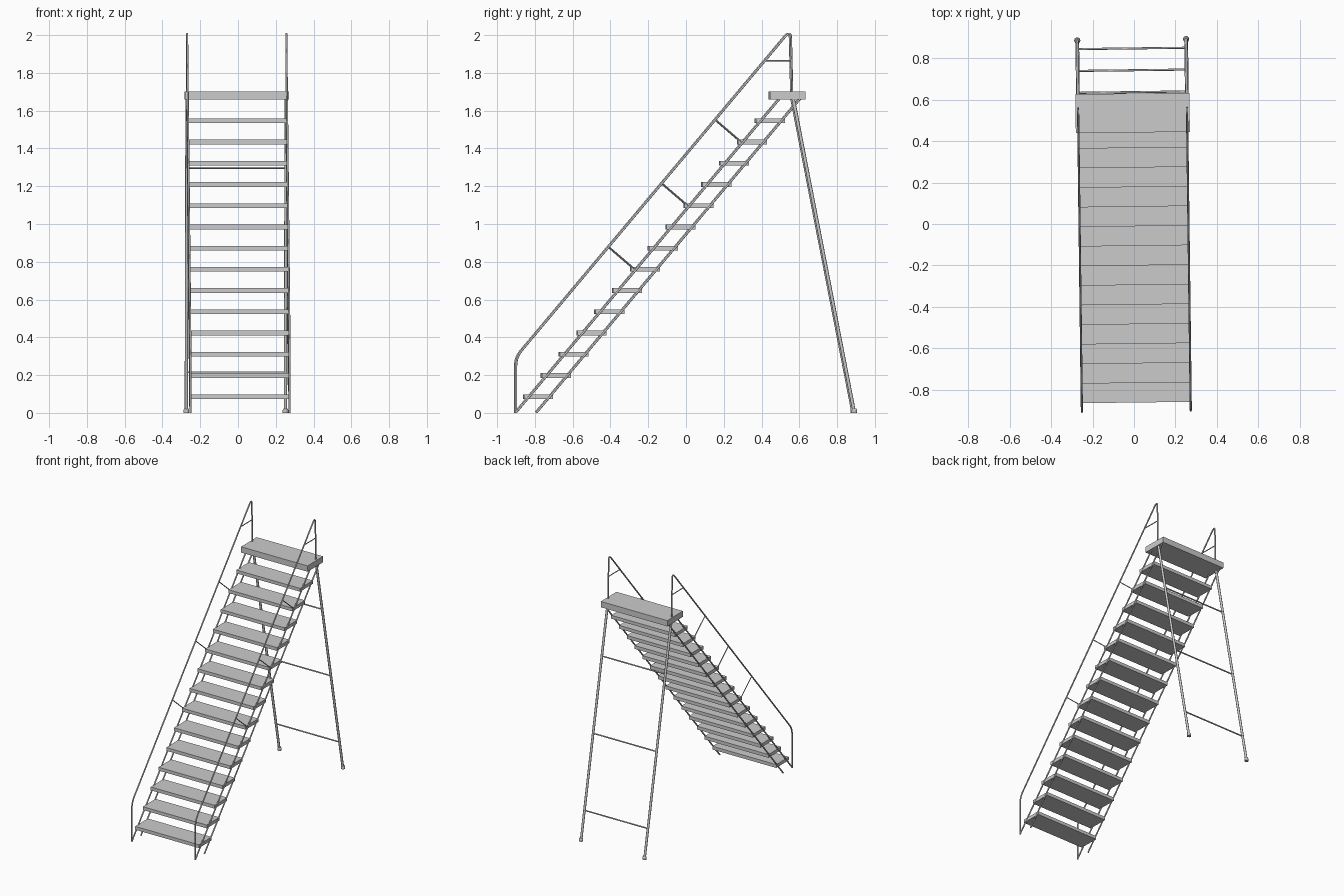
import bpy, bmesh
from mathutils import Matrix, Vector

if "Cube" in bpy.data.objects:
    bpy.data.objects.remove(bpy.data.objects["Cube"])

YAW = 0.0125      # the whole ladder stands turned very slightly
HALF = 0.2625     # half distance between the two sides
SLOPE = 1.19      # rise over run of the flight


def finish(obj):
    bpy.context.collection.objects.link(obj)
    obj.rotation_euler.z = YAW
    return obj


def box(name, y, z, sx, sy, sz):
    bm = bmesh.new()
    bmesh.ops.create_cube(bm, size=1, matrix=Matrix.Translation((0, y, z)) @ Matrix.Diagonal((sx, sy, sz, 1)))
    me = bpy.data.meshes.new(name)
    bm.to_mesh(me)
    bm.free()
    return finish(bpy.data.objects.new(name, me))


def tube(name, pts, r):
    cu = bpy.data.curves.new(name, 'CURVE')
    cu.dimensions = '3D'
    cu.bevel_depth = r
    cu.bevel_resolution = 2
    cu.use_fill_caps = True
    sp = cu.splines.new('POLY')
    sp.points.add(len(pts) - 1)
    for p, co in zip(sp.points, pts):
        p.co = (*co, 1)
    sp.use_smooth = True
    return finish(bpy.data.objects.new(name, cu))


def rounded(path, radius, steps=6):
    # replace inner corners (y, z) by small quadratic arcs
    pts = [Vector(p) for p in path]
    out = [pts[0]]
    for a, b, c in zip(pts, pts[1:], pts[2:]):
        p, q = b + (a - b).normalized() * radius, b + (c - b).normalized() * radius
        for i in range(steps + 1):
            t = i / steps
            out.append(p * (1 - t) ** 2 + b * 2 * t * (1 - t) + q * t * t)
    return out + [pts[-1]]


# treads and top platform
for i in range(14):
    box(f"tread_{i + 1}", -0.784 + i * 0.0944, 0.086 + i * 0.1123, 0.528, 0.153, 0.025)
box("platform", 0.535, 1.68, 0.55, 0.188, 0.044)

for side, x in (("left", -HALF), ("right", HALF)):
    def side_tube(name, path, r):
        tube(f"{side}_{name}", [(x, p[0], p[1]) for p in path], r)

    # paired stringers carrying the treads
    for name, y0 in (("front_stringer", -0.902), ("back_stringer", -0.793)):
        side_tube(name, [(y0, 0.003), (y0 + 1.667 / SLOPE, 1.67)], 0.0052)

    # handrail with bent corners, top brace and struts
    rail = rounded([(-0.902, 0), (-0.902, 0.295), (0.552, 2.027), (0.560, 1.67)], 0.045)
    side_tube("handrail", rail, 0.0052)
    side_tube("handrail_brace", [(0.414, 1.865), (0.556, 1.865)], 0.0035)
    for i, (y, z) in enumerate([(-0.412, 0.88), (-0.13, 1.216), (0.153, 1.553)]):
        side_tube(f"handrail_strut_{i + 1}", [(y, z), (y + 0.14, z - 0.12)], 0.0035)

    # rear support leg with flared foot
    side_tube("rear_leg", [(0.563, 1.67), (0.886, 0.012)], 0.009)
    bm = bmesh.new()
    for z, h, r1, r2 in ((0.007, 0.014, 0.015, 0.015), (0.019, 0.010, 0.015, 0.010)):
        bmesh.ops.create_cone(bm, cap_ends=True, segments=16, radius1=r1, radius2=r2, depth=h,
                              matrix=Matrix.Translation((x, 0.888, z)))
    me = bpy.data.meshes.new(f"{side}_foot")
    bm.to_mesh(me)
    bm.free()
    finish(bpy.data.objects.new(f"{side}_foot", me))

# crossbars between the rear legs
for i, z in enumerate((0.215, 0.755, 1.297)):
    y = 0.563 + (1.67 - z) * (0.323 / 1.658)
    tube(f"rear_crossbar_{i + 1}", [(-HALF, y, z), (HALF, y, z)], 0.005)
